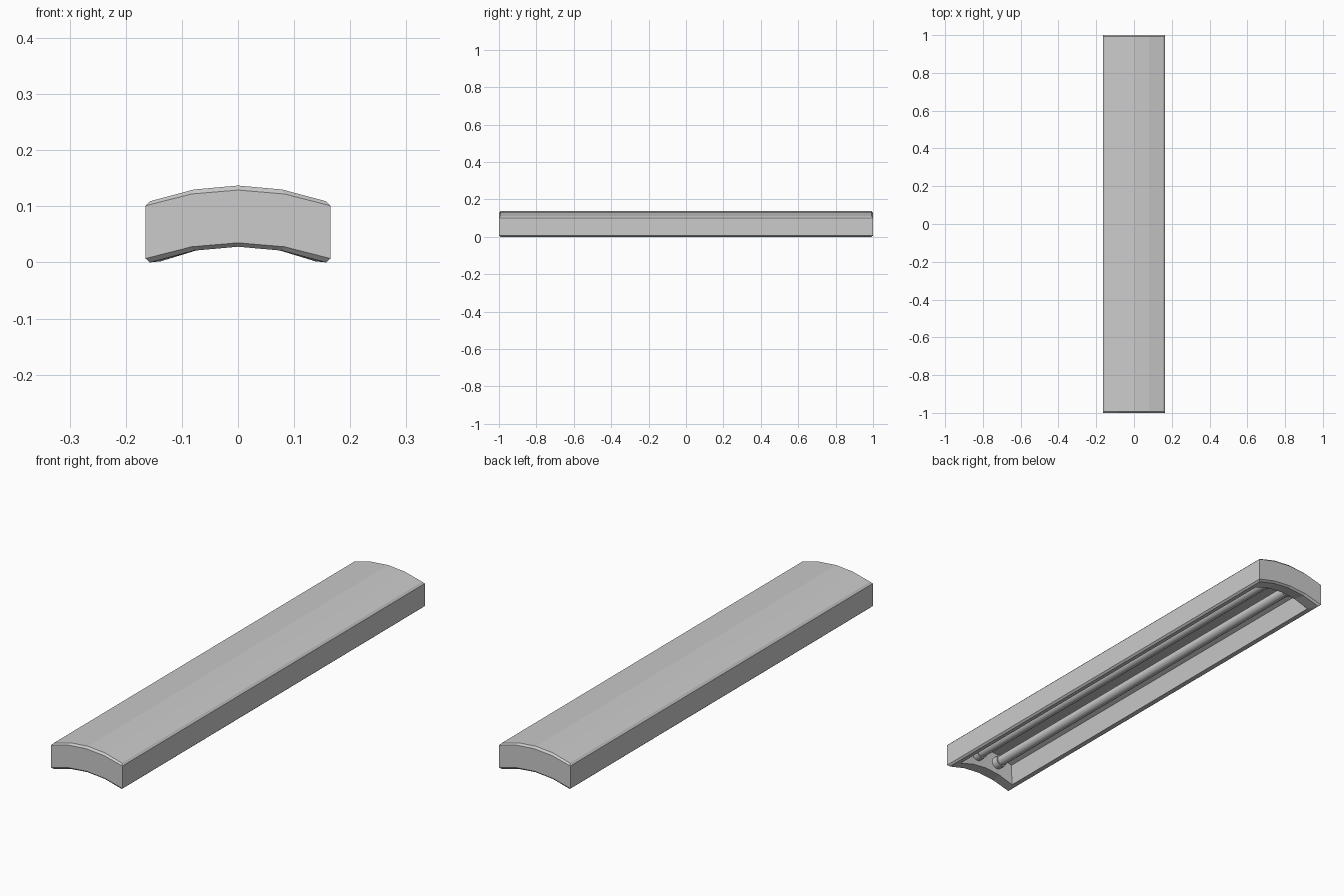
import bpy, bmesh, math

if "Cube" in bpy.data.objects:
    bpy.data.objects.remove(bpy.data.objects["Cube"])

ARCH = {1.0: 0.0, 0.5: 0.021, 0.0: 0.028}   # bowed cross-section height
STATIONS = [-1.0, -0.5, 0.0, 0.5, 1.0]


def ring(bm, half_w, half_l, z):
    """Rectangular loop in plan whose height follows the arch."""
    front = [bm.verts.new((t * half_w, -half_l, z + ARCH[abs(t)])) for t in STATIONS]
    back = [bm.verts.new((t * half_w, half_l, z + ARCH[abs(t)])) for t in STATIONS]
    return front, back


def cap(bm, r):
    front, back = r
    for i in range(len(front) - 1):
        bm.faces.new((front[i], front[i + 1], back[i + 1], back[i]))


def bridge(bm, a, b):
    la = a[0] + a[1][::-1]
    lb = b[0] + b[1][::-1]
    n = len(la)
    for i in range(n):
        j = (i + 1) % n
        bm.faces.new((la[i], la[j], lb[j], lb[i]))


# Bowed housing: inner ceiling, cavity mouth, rim, sides, chamfered top
bm = bmesh.new()
levels = [(0.126, 0.935, 0.085), (0.138, 0.945, 0.002), (0.157, 0.992, 0.0),
          (0.165, 1.0, 0.007), (0.165, 1.0, 0.101), (0.157, 0.992, 0.109)]
rings = [ring(bm, *lv) for lv in levels]
for a, b in zip(rings, rings[1:]):
    bridge(bm, a, b)
cap(bm, rings[0])
cap(bm, rings[-1])
bmesh.ops.recalc_face_normals(bm, faces=bm.faces[:])
mesh = bpy.data.meshes.new("housing")
bm.to_mesh(mesh)
bm.free()
housing = bpy.data.objects.new("housing", mesh)
bpy.context.collection.objects.link(housing)


def rod(name, x, y, z, radius, length):
    bpy.ops.mesh.primitive_cylinder_add(vertices=16, radius=radius, depth=length,
                                        location=(x, y, z),
                                        rotation=(math.pi / 2, 0, 0))
    obj = bpy.context.object
    obj.name = name
    bpy.ops.object.shade_smooth_by_angle(angle=math.radians(40))
    return obj


# Two lamp tubes with a socket at each end
for side, x in (("left", -0.053), ("right", 0.053)):
    rod(f"{side}_tube", x, 0, 0.07, 0.021, 1.84)
    for end, y in (("front", -0.925), ("back", 0.925)):
        rod(f"{side}_{end}_socket", x, y, 0.07, 0.026, 0.03)
